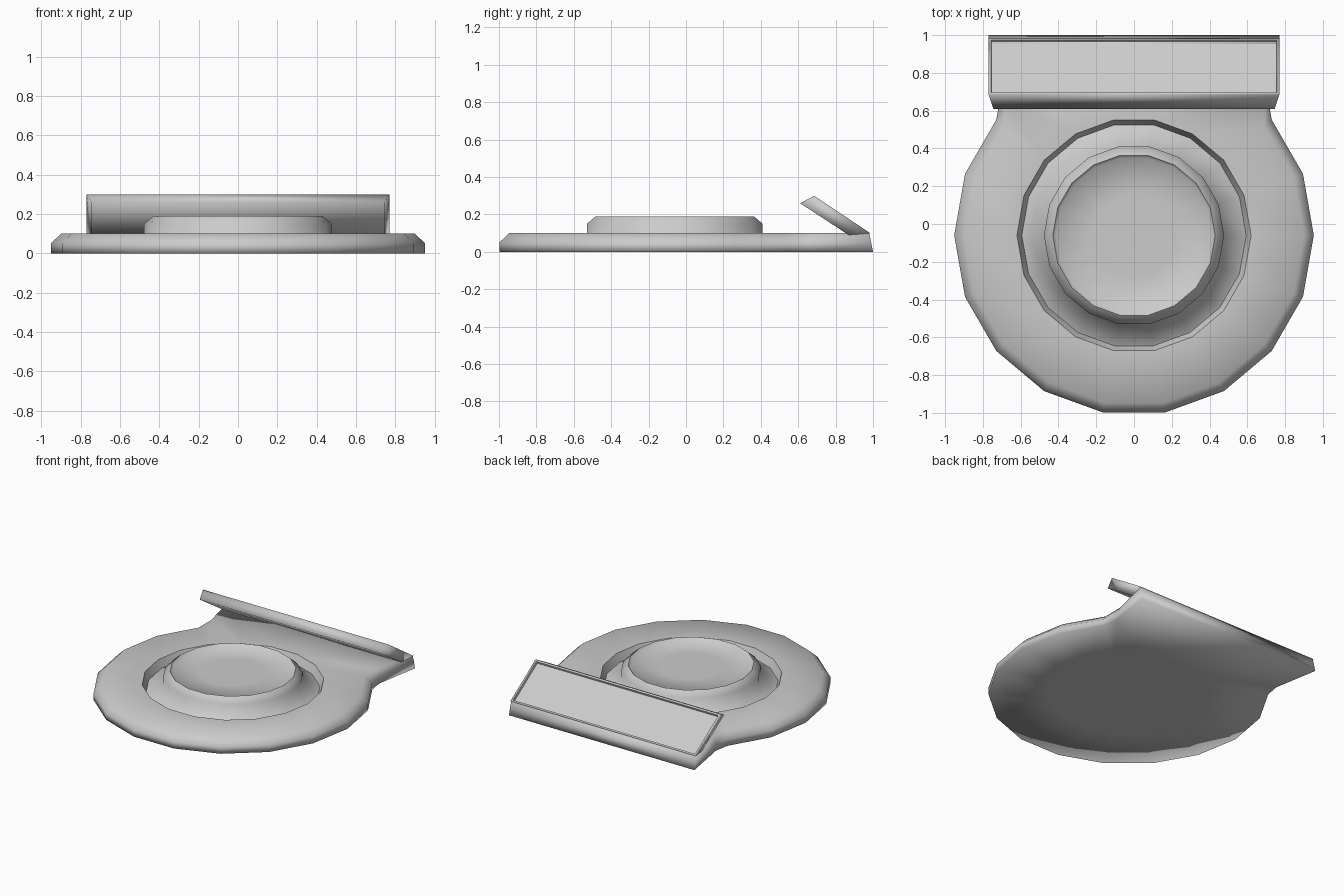
import bpy, bmesh, math
from mathutils import Vector

cube = bpy.data.objects.get("Cube")
if cube:
    bpy.data.objects.remove(cube)

SIDES = 18
CENTRE_Y = -0.06

grey = bpy.data.materials.new("plain grey")
grey.use_nodes = True
colour = (0.6, 0.6, 0.6, 1)
grey.diffuse_color = colour
grey.node_tree.nodes["Principled BSDF"].inputs["Base Color"].default_value = colour


def finish(bm, name):
    for f in bm.faces:
        f.smooth = True
    mesh = bpy.data.meshes.new(name)
    bm.to_mesh(mesh)
    bm.free()
    mesh.materials.append(grey)
    ob = bpy.data.objects.new(name, mesh)
    bpy.context.collection.objects.link(ob)


def circle(r, z):
    steps = [2 * math.pi * i / SIDES for i in range(SIDES)]
    return [Vector((r * math.cos(a), CENTRE_Y + r * math.sin(a), z)) for a in steps]


def base_outline(r, z, neck, corner):
    # round dish whose four rear points are pulled out into a flared neck
    pts = circle(r, z)
    for i, (x, y) in ((3, neck), (4, corner)):
        pts[i] = Vector((x, y, z))
        pts[9 - i] = Vector((-x, y, z))
    return pts


def loft(name, rings, cap_first=False, cap_last=False):
    # rings run from the underside outwards and up, so faces point outwards
    bm = bmesh.new()
    loops = [[bm.verts.new(p) for p in ring] for ring in rings]
    for a, b in zip(loops, loops[1:]):
        for i in range(SIDES):
            j = (i + 1) % SIDES
            bm.faces.new((a[i], a[j], b[j], b[i]))
    if cap_first:
        bm.faces.new(loops[0][::-1])
    if cap_last:
        bm.faces.new(loops[-1])
    finish(bm, name)


# Base: flat underside, bevelled edge, top running in to the groove
loft("base", [
    circle(0.55, 0.0),
    base_outline(0.952, 0.0, (0.71, 0.66), (0.77, 1.0)),
    base_outline(0.952, 0.05, (0.71, 0.66), (0.77, 0.99)),
    base_outline(0.9, 0.1, (0.69, 0.67), (0.765, 0.98)),
    circle(0.62, 0.1),
], cap_first=True)

# Sloping lip of the groove
loft("groove_lip", [circle(0.62, 0.1), circle(0.594, 0.04)])

# Central hub: flared skirt, upright wall and bevelled rim
loft("hub", [circle(0.594, 0.04), circle(0.477, 0.1),
             circle(0.477, 0.15), circle(0.43, 0.19)])

# Shallow dished top of the hub
loft("hub_dish", [circle(0.43, 0.19), circle(0.415, 0.172),
                  circle(0.22, 0.17)], cap_last=True)

# Tilted rear flap with a recessed panel, narrower underneath
bm = bmesh.new()
section = [(0.745, 0.61, 0.26), (0.77, 0.685, 0.30), (0.77, 0.985, 0.10), (0.745, 0.87, 0.09)]
left = [bm.verts.new(p) for p in section]
right = [bm.verts.new((-x, y, z)) for x, y, z in section]
bm.faces.new(left)
bm.faces.new(right[::-1])
sides = []
for i in range(4):
    j = (i + 1) % 4
    sides.append(bm.faces.new((left[i], right[i], right[j], left[j])))
bmesh.ops.recalc_face_normals(bm, faces=bm.faces)
panel = sides[1]
bmesh.ops.inset_region(bm, faces=[panel], thickness=0.02)
for edge in panel.edges:
    edge.smooth = False
bmesh.ops.inset_region(bm, faces=[panel], thickness=0.003, depth=-0.018)
finish(bm, "rear_flap")
